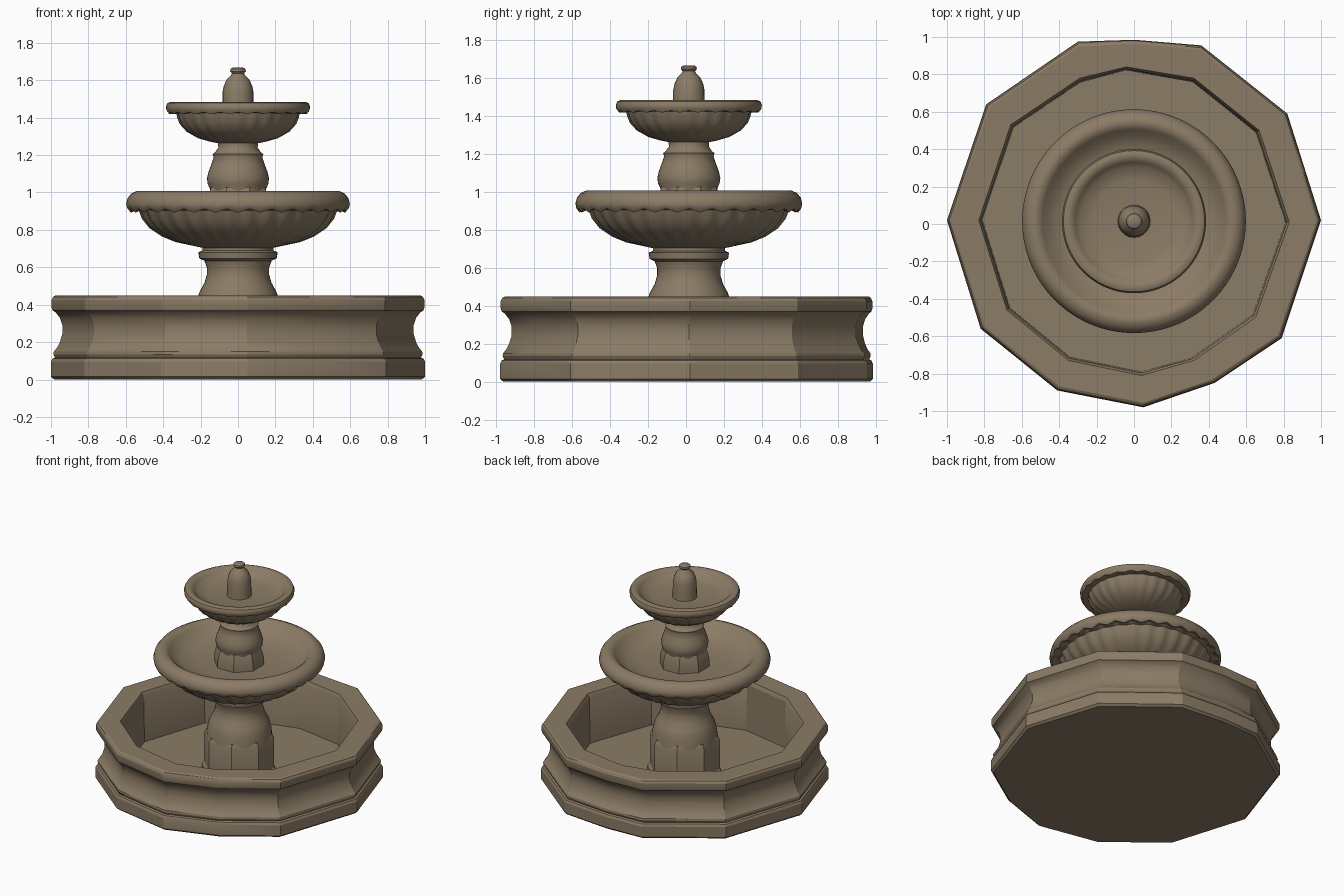
import bpy, bmesh, math

stone = bpy.data.materials.new("weathered_stone")
stone.diffuse_color = (0.26, 0.2, 0.132, 1)
CY = 0.015  # the tiers sit slightly behind the centre


def finish(name, rings, smooth):
    """Skin a stack of closed rings, capping both ends."""
    bm = bmesh.new()
    loops = [[bm.verts.new(p) for p in ring] for ring in rings]
    n = len(loops[0])
    for a, b in zip(loops, loops[1:]):
        for i in range(n):
            j = (i + 1) % n
            bm.faces.new((a[i], a[j], b[j], b[i]))
    bm.faces.new(loops[0][::-1])
    bm.faces.new(loops[-1])
    bmesh.ops.recalc_face_normals(bm, faces=bm.faces)
    me = bpy.data.meshes.new(name)
    bm.to_mesh(me)
    bm.free()
    me.materials.append(stone)
    ob = bpy.data.objects.new(name, me)
    bpy.context.collection.objects.link(ob)
    bpy.ops.object.select_all(action='DESELECT')
    ob.select_set(True)
    bpy.context.view_layer.objects.active = ob
    bpy.ops.object.shade_smooth_by_angle(angle=math.radians(smooth))


def lathe(name, profile, segs=40, smooth=40, flutes=0, phase=0.0):
    """Profile rows: radius, z, optional radial ripple, optional vertical ripple."""
    rings = []
    for row in profile:
        r, z, dr, dz = (tuple(row) + (0, 0))[:4]
        ring = []
        for i in range(segs):
            a = phase + math.tau * i / segs
            w = math.cos(flutes * a)
            q = r + dr * w
            ring.append((q * math.cos(a), CY + q * math.sin(a), z + dz * w))
        rings.append(ring)
    finish(name, rings, smooth)


# Basin: uneven polygon outline, blended from outer edge (t=0) to inner edge (t=1)
outer = [(-1, .02), (-.79, .64), (-.30, .975), (0, .985), (.36, .955), (.82, .59),
         (1, .02), (.79, -.61), (.43, -.85), (.05, -.98), (-.41, -.89), (-.82, -.56)]
inner = [(-.83, .02), (-.66, .53), (-.29, .78), (-.04, .84), (.32, .78), (.67, .50),
         (.83, .01), (.65, -.50), (.32, -.73), (.04, -.81), (-.35, -.73), (-.68, -.46)]
basin = [(.1, 0), (0, .015), (0, .095), (.05, .112), (.13, .118), (.08, .135), (.09, .15),
         (.19, .17), (.28, .20), (.36, .245), (.36, .29), (.28, .33), (.14, .36), (.05, .37),
         (.02, .385), (.02, .425), (.07, .442), (.14, .449), (1, .447), (1.08, .42), (1.12, .07)]
finish("basin", [[(o[0] + (i[0] - o[0]) * t, o[1] + (i[1] - o[1]) * t, z)
                  for o, i in zip(outer, inner)] for t, z in basin], 25)

# Lower pedestal: octagonal plinth and waisted column
lathe("plinth", [(.265, .05), (.265, .10), (.25, .12), (.25, .34), (.235, .37)],
      segs=8, smooth=25, phase=math.pi / 8)
lathe("lower_column", [(.23, .34), (.225, .40), (.212, .45), (.205, .47), (.18, .515),
                       (.167, .56), (.167, .60), (.18, .635), (.207, .648), (.212, .68),
                       (.19, .69), (.19, .76)])

# Large bowl with fluted underside and scalloped lip
lathe("large_bowl", [(.17, .70), (.24, .715), (.33, .735, .004), (.40, .765, .007),
                     (.465, .81, .009), (.505, .86, .009), (.525, .905, .006),
                     (.55, .912, 0, .008), (.58, .902, .004, .010), (.594, .918, .002, .006),
                     (.598, .94), (.59, .97), (.57, .995), (.54, 1.008), (.515, 1.008),
                     (.49, .99), (.46, .955), (.40, .925), (.30, .905), (.12, .90)],
      segs=120, flutes=30)

# Upper pedestal
lathe("upper_foot", [(.178, .88), (.178, .95), (.165, 1.0), (.155, 1.03)],
      segs=8, smooth=25, phase=math.pi / 8)
lathe("upper_column", [(.15, .98), (.15, 1.02), (.162, 1.045), (.166, 1.075), (.158, 1.11),
                       (.143, 1.15), (.13, 1.19), (.136, 1.205), (.122, 1.215),
                       (.105, 1.24), (.108, 1.27), (.12, 1.31)])

# Small bowl
lathe("small_bowl", [(.10, 1.262), (.15, 1.272), (.21, 1.29, .003), (.27, 1.325, .005),
                     (.305, 1.365, .006), (.32, 1.40, .005), (.328, 1.425, .003),
                     (.35, 1.424, 0, .004), (.372, 1.424, .002, .005), (.383, 1.44),
                     (.385, 1.46), (.377, 1.478), (.36, 1.485), (.335, 1.483),
                     (.315, 1.465), (.29, 1.44), (.22, 1.425), (.06, 1.42)],
      segs=96, flutes=24)

# Finial on top
lathe("finial", [(.088, 1.41), (.084, 1.47), (.083, 1.535), (.076, 1.57), (.06, 1.605),
                 (.037, 1.628), (.033, 1.637), (.042, 1.648), (.04, 1.66), (.03, 1.667)],
      segs=20)
